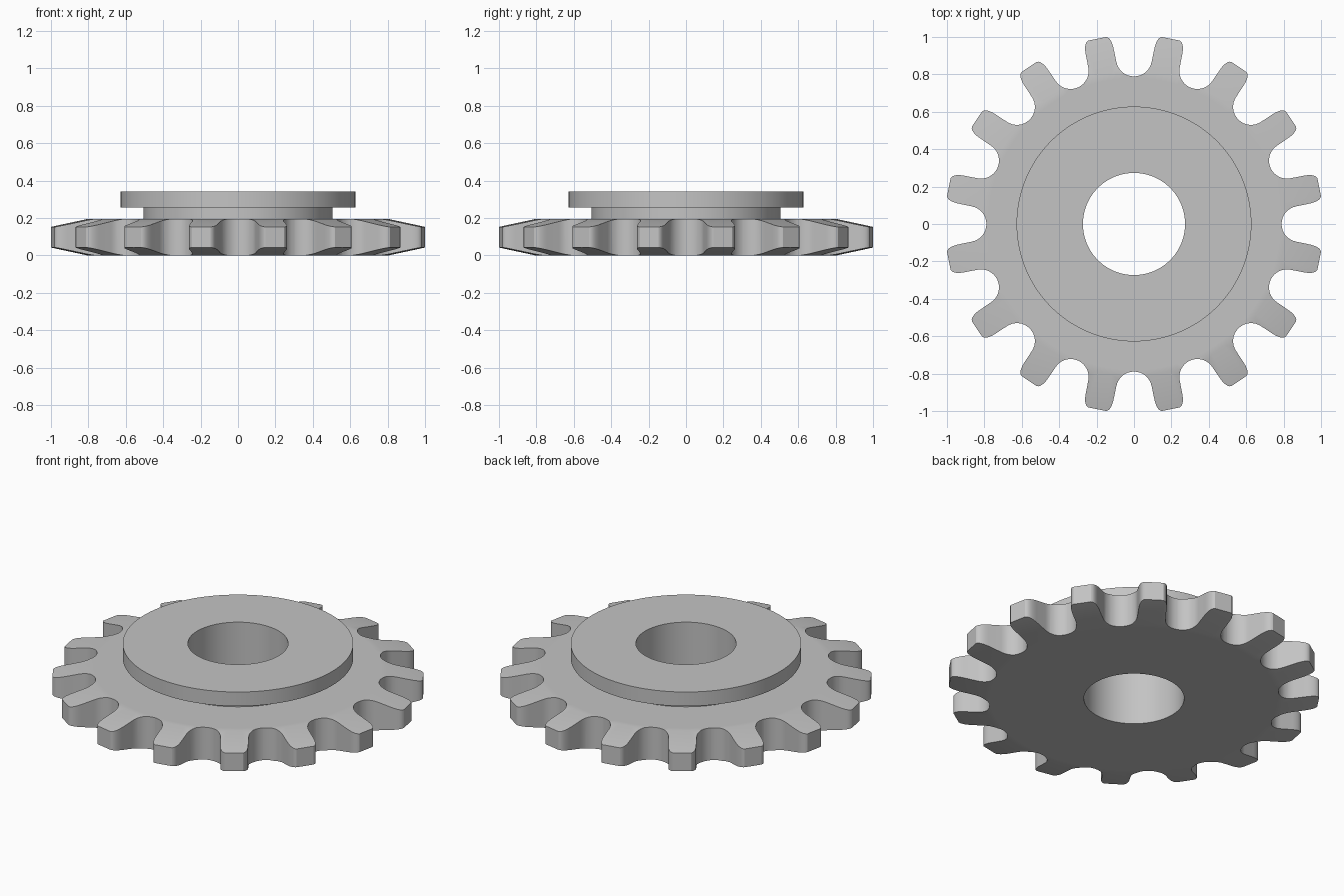
import bpy, bmesh
from math import sin, cos, pi, radians
from mathutils import Vector, Matrix

old = bpy.data.objects.get("Cube")
if old:
    bpy.data.objects.remove(old, do_unlink=True)

TEETH = 16
PITCH = 2 * pi / TEETH
BORE = 0.273
THICK = 0.194

steel = bpy.data.materials.new("grey steel")
steel.use_nodes = True
steel.diffuse_color = (0.55, 0.55, 0.55, 1)
steel.node_tree.nodes["Principled BSDF"].inputs["Base Color"].default_value = (0.55, 0.55, 0.55, 1)


def finish(bm, name):
    bmesh.ops.recalc_face_normals(bm, faces=bm.faces)
    mesh = bpy.data.meshes.new(name)
    bm.to_mesh(mesh)
    bm.free()
    mesh.materials.append(steel)
    obj = bpy.data.objects.new(name, mesh)
    bpy.context.collection.objects.link(obj)
    return obj


def lathe(name, profile, steps=128):
    """Spin a closed (radius, height) profile around z."""
    bm = bmesh.new()
    rings = [[bm.verts.new((r * cos(2 * pi * i / steps), r * sin(2 * pi * i / steps), z))
              for r, z in profile] for i in range(steps)]
    n = len(profile)
    for i in range(steps):
        a, b = rings[i], rings[(i + 1) % steps]
        for j in range(n):
            k = (j + 1) % n
            bm.faces.new((a[j], b[j], b[k], a[k]))
    return finish(bm, name)


def tooth_outline():
    """One pitch of outline, tooth pointing along +y, from its right valley to its left one."""
    center = Vector((sin(PITCH / 2), cos(PITCH / 2))) * 0.885
    # round valley, from its bottom to the tooth flank
    start, end = radians(270) - PITCH / 2, radians(180)
    half = [center + 0.096 * Vector((cos(t), sin(t)))
            for t in (start + (end - start) * i / 8 for i in range(9))]
    # rounded shoulder up to the flat tip
    a, b, c = Vector((0.076, 0.945)), Vector((0.074, 1.0)), Vector((0.05, 1.0095))
    half += [a * (1 - t) ** 2 + b * 2 * t * (1 - t) + c * t * t
             for t in (i / 6 for i in range(7))]
    mirrored = [Vector((-p.x, p.y)) for p in reversed(half)]
    return half + mirrored[:-1]


def toothed_prism(name):
    bm = bmesh.new()
    verts = []
    for k in range(TEETH):
        turn = Matrix.Rotation((k + 0.5) * PITCH, 2)
        for p in tooth_outline():
            q = turn @ p
            verts.append(bm.verts.new((q.x, q.y, -0.1)))
    face = bm.faces.new(verts)
    top = bmesh.ops.extrude_face_region(bm, geom=[face])
    bmesh.ops.translate(bm, vec=(0, 0, 0.5),
                        verts=[v for v in top["geom"] if isinstance(v, bmesh.types.BMVert)])
    return finish(bm, name)


# Sprocket plate: bored disc with tapered rim, trimmed to the tooth outline
slope = 0.042 / 0.2
drop = slope * (1.1 - 0.81)
plate = lathe("toothed_plate", [
    (BORE, 0), (0.78, 0), (0.81, 0), (1.1, drop),
    (1.1, THICK - drop), (0.81, THICK), (0.78, THICK), (BORE, THICK)])
cutter = toothed_prism("tooth_outline_cutter")
trim = plate.modifiers.new("teeth", "BOOLEAN")
trim.operation = "INTERSECT"
trim.solver = "EXACT"
trim.object = cutter
bpy.context.view_layer.objects.active = plate
plate.select_set(True)
bpy.ops.object.modifier_apply(modifier=trim.name)
bpy.data.objects.remove(cutter, do_unlink=True)

# Stepped hub: narrow neck below a wide flange
hub = lathe("hub_flange", [
    (BORE, THICK), (0.505, THICK), (0.505, 0.255),
    (0.628, 0.255), (0.628, 0.34), (BORE, 0.34)])

for obj in (plate, hub):
    bpy.ops.object.select_all(action="DESELECT")
    obj.select_set(True)
    bpy.context.view_layer.objects.active = obj
    bpy.ops.object.shade_smooth_by_angle(angle=radians(30))
